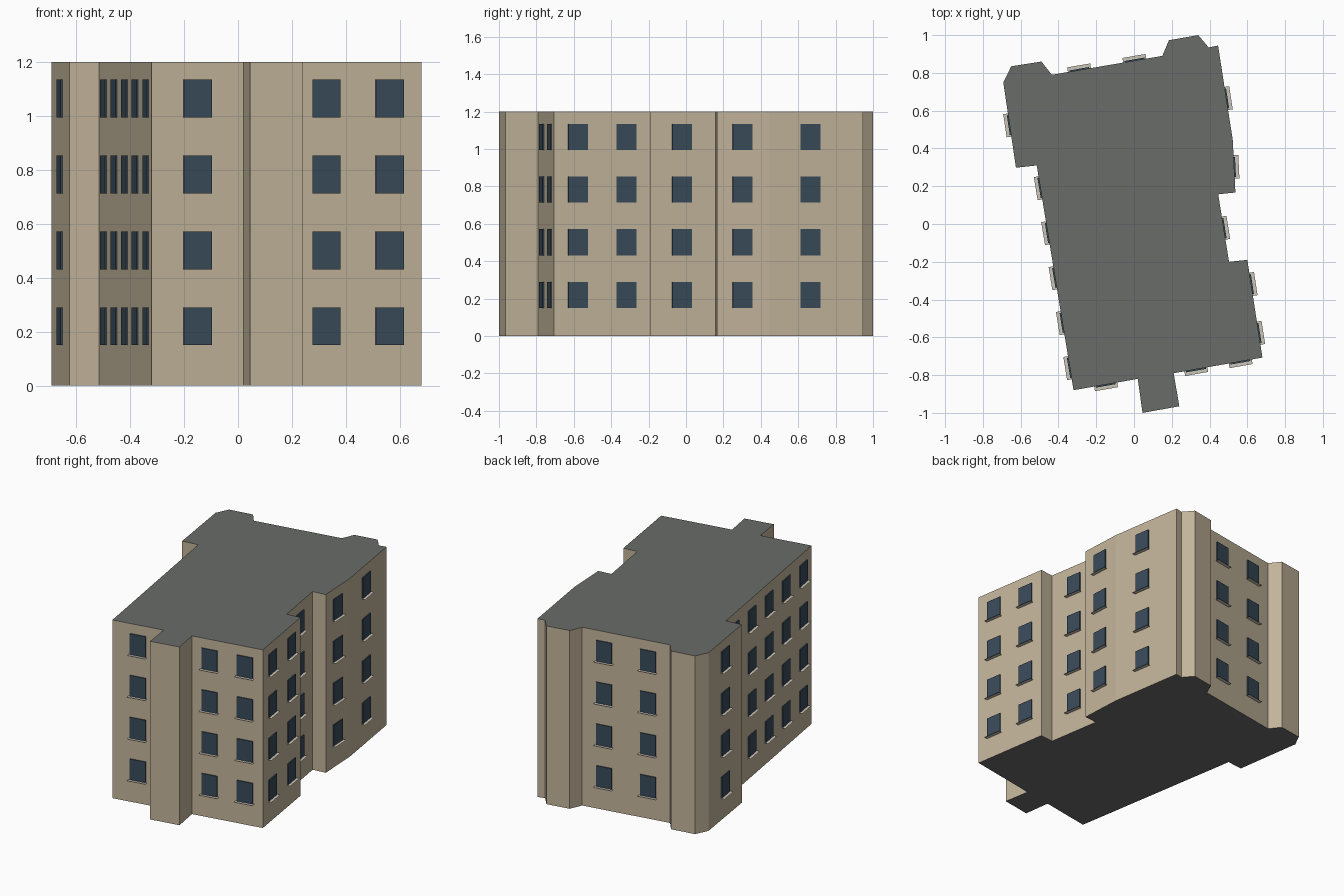
import bpy, bmesh
from mathutils import Vector

if "Cube" in bpy.data.objects:
    bpy.data.objects.remove(bpy.data.objects["Cube"])

HEIGHT = 1.2
STOREYS = [0.22, 0.501, 0.783, 1.064]      # window centre heights
WIN_W, WIN_H, WIN_OUT = 0.106, 0.14, 0.007
SILL_W, SILL_OUT = 0.124, 0.025

# Footprint, counter-clockwise: (x, y, window positions along the wall that starts here)
PLAN = [
    (-0.32, -0.88, [0.5]), (0.02, -0.82, []), (0.045, -1.0, []), (0.24, -0.965, []),
    (0.21, -0.79, [0.25, 0.75]), (0.68, -0.707, [0.25, 0.75]), (0.60, -0.19, []),
    (0.503, -0.20, [0.5]), (0.446, 0.157, []), (0.537, 0.167, [0.49]),
    (0.523, 0.444, [0.44]), (0.445, 0.945, []), (0.395, 0.935, []), (0.34, 1.0, []),
    (0.185, 0.973, []), (0.15, 0.89, [0.25, 0.75]), (-0.435, 0.79, []),
    (-0.49, 0.86, []), (-0.65, 0.835, []), (-0.692, 0.75, [0.5]),
    (-0.625, 0.298, []), (-0.515, 0.31, [0.1, 0.3, 0.5, 0.7, 0.9]),
]


def material(name, rgb):
    m = bpy.data.materials.new(name)
    m.diffuse_color = (*rgb, 1)
    m.use_nodes = True
    m.node_tree.nodes["Principled BSDF"].inputs["Base Color"].default_value = m.diffuse_color
    return m


def make_object(name, bm, *mats):
    me = bpy.data.meshes.new(name)
    bm.to_mesh(me)
    bm.free()
    for m in mats:
        me.materials.append(m)
    ob = bpy.data.objects.new(name, me)
    bpy.context.collection.objects.link(ob)
    return ob


wall_mat = material("wall_render", (0.54, 0.456, 0.325))
roof_mat = material("roof_grey", (0.14, 0.15, 0.14))
glass_mat = material("window_glass", (0.04, 0.07, 0.1))
sill_mat = material("sill_stone", (0.6, 0.56, 0.48))

# Building block: extruded footprint with grey roof and underside
bm = bmesh.new()
low = [bm.verts.new((x, y, 0)) for x, y, _ in PLAN]
top = [bm.verts.new((x, y, HEIGHT)) for x, y, _ in PLAN]
n = len(PLAN)
for i in range(n):
    j = (i + 1) % n
    bm.faces.new((low[i], low[j], top[j], top[i]))
bm.faces.new(top).material_index = 1
bm.faces.new(low[::-1]).material_index = 1
make_object("building_block", bm, wall_mat, roof_mat)

# Windows and sills on every wall that has them
panes, sills = bmesh.new(), bmesh.new()
for i, (x, y, spots) in enumerate(PLAN):
    a = Vector((x, y, 0))
    b = Vector((*PLAN[(i + 1) % n][:2], 0))
    along = (b - a).normalized()
    out = Vector((along.y, -along.x, 0))
    for t in spots:
        for z in STOREYS:
            c = a.lerp(b, t) + Vector((0, 0, z))

            def pt(bm, u, d, v):
                return bm.verts.new(c + along * u + out * d + Vector((0, 0, v)))

            # Glass pane: shallow box open towards the wall
            w, h = WIN_W / 2, WIN_H / 2
            corners = [(-w, -h), (w, -h), (w, h), (-w, h)]
            front = [pt(panes, u, WIN_OUT, v) for u, v in corners]
            back = [pt(panes, u, 0, v) for u, v in corners]
            panes.faces.new(front)
            for k in range(4):
                m = (k + 1) % 4
                panes.faces.new((back[k], back[m], front[m], front[k]))

            # Sill: thin ledge just under the pane
            s = SILL_W / 2
            sills.faces.new([pt(sills, u, d, -h - 0.001) for u, d in
                             ((-s, SILL_OUT), (s, SILL_OUT), (s, 0), (-s, 0))])

make_object("window_panes", panes, glass_mat)
make_object("window_sills", sills, sill_mat)
